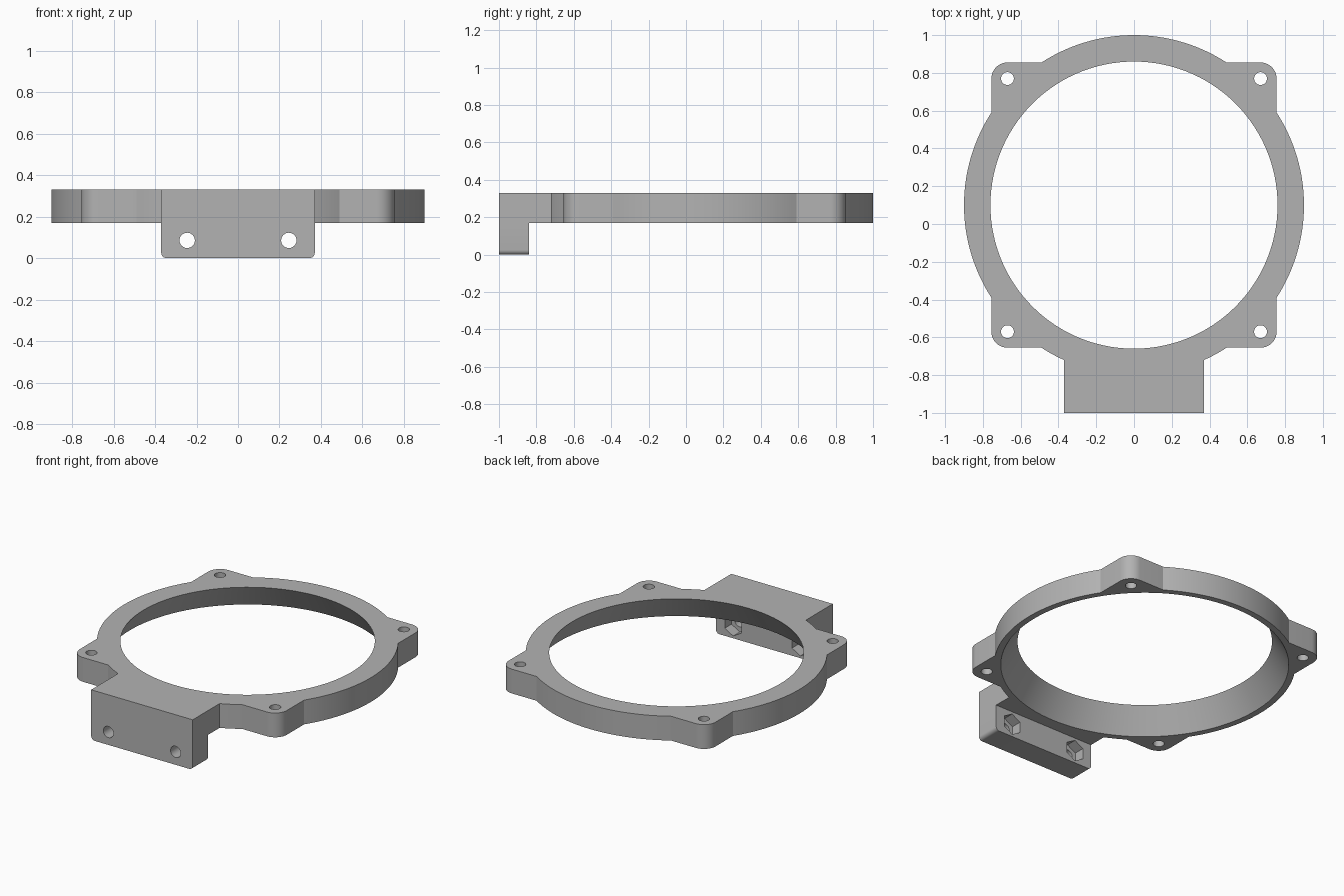
import bpy
from math import pi, sin, cos, asin, sqrt
from mathutils import Matrix, Vector

if "Cube" in bpy.data.objects:
    bpy.data.objects.remove(bpy.data.objects["Cube"])

RING_Y, OUTER_R, TOP_R, BOTTOM_R = 0.1, 0.9, 0.76, 0.86
LOW, HIGH = 0.17, 0.33
TAB, CORNER, HOLE = 0.755, 0.085, 0.67
FRONT, HALF_W, LEG_BACK = -1.0, 0.37, -0.84
BOLT_X, BOLT_Z = 0.245, 0.085

grey = bpy.data.materials.new("plain grey")
grey.use_nodes = True
grey.diffuse_color = (0.45, 0.45, 0.45, 1)
grey.node_tree.nodes["Principled BSDF"].inputs["Base Color"].default_value = grey.diffuse_color


def arc(cx, cy, r, start, end, steps):
    angles = [start + (end - start) * i / steps for i in range(steps + 1)]
    return [(cx + r * cos(a), cy + r * sin(a)) for a in angles]


def prism(name, lower, upper):
    """Solid between two matching loops of 3D points."""
    n = len(lower)
    faces = [tuple(reversed(range(n))), tuple(range(n, 2 * n))]
    faces += [(i, (i + 1) % n, n + (i + 1) % n, n + i) for i in range(n)]
    mesh = bpy.data.meshes.new(name)
    mesh.from_pydata([*lower, *upper], [], faces)
    mesh.materials.append(grey)
    obj = bpy.data.objects.new(name, mesh)
    bpy.context.collection.objects.link(obj)
    return obj


def upright(name, loop, z0, z1):
    return prism(name, [(x, y, z0) for x, y in loop], [(x, y, z1) for x, y in loop])


def along_y(name, loop, y0, y1):
    return prism(name, [(x, y1, z) for x, z in loop], [(x, y0, z) for x, z in loop])


def combine(target, other, operation):
    mod = target.modifiers.new("combine", "BOOLEAN")
    mod.operation, mod.solver, mod.object = operation, "EXACT", other
    bpy.context.view_layer.objects.active = target
    bpy.ops.object.modifier_apply(modifier=mod.name)
    bpy.data.objects.remove(other)


# Plate outline: round ring, four rounded corner tabs and the front shelf
meet = asin(sqrt(OUTER_R ** 2 - TAB ** 2) / OUTER_R)
shelf = pi / 2 - asin(HALF_W / OUTER_R)
c = TAB - CORNER


def side(last, steps):
    return (arc(0, 0, OUTER_R, 0, meet, 16) + arc(c, c, CORNER, 0, pi / 2, 10)
            + arc(0, 0, OUTER_R, pi / 2 - meet, last, steps))


back_right = side(pi / 2, 16)
front_right = [(x, -y) for x, y in side(shelf, 5)] + [(HALF_W, FRONT - RING_Y)]
half = front_right[::-1] + back_right[1:]
outline = half + [(-x, y) for x, y in half[-2::-1]]
mount = upright("mounting_ring", [(x, y + RING_Y) for x, y in outline], LOW, HIGH)

# Hanging front bracket with rounded lower corners
r = 0.025
leg = arc(r - HALF_W, r, r, pi, 1.5 * pi, 6) + arc(HALF_W - r, r, r, 1.5 * pi, 2 * pi, 6)
leg += [(HALF_W, HIGH), (-HALF_W, HIGH)]
combine(mount, along_y("bracket_leg", leg, FRONT, LEG_BACK), "UNION")

# Tapered central opening, extended slightly past both faces
extra = 0.01
slope = (BOTTOM_R - TOP_R) / (HIGH - LOW) * extra
wide = arc(0, RING_Y, BOTTOM_R + slope, 0, 2 * pi, 120)[:-1]
narrow = arc(0, RING_Y, TOP_R - slope, 0, 2 * pi, 120)[:-1]
cone = prism("opening_cutter", [(x, y, LOW - extra) for x, y in wide],
             [(x, y, HIGH + extra) for x, y in narrow])
combine(mount, cone, "DIFFERENCE")

for sx in (-1, 1):
    # Screw holes through the corner tabs
    for sy in (-1, 1):
        ring = arc(sx * HOLE, RING_Y + sy * HOLE, 0.034, 0, 2 * pi, 32)[:-1]
        combine(mount, upright("screw_cutter", ring, 0.1, 0.4), "DIFFERENCE")
    # Bolt holes and hexagonal nut pockets in the bracket
    bolt = arc(sx * BOLT_X, BOLT_Z, 0.037, 0, 2 * pi, 32)[:-1]
    combine(mount, along_y("bolt_cutter", bolt, FRONT - 0.1, LEG_BACK + 0.1), "DIFFERENCE")
    nut = arc(sx * BOLT_X, BOLT_Z, 0.07, pi / 6, pi / 6 + 2 * pi, 6)[:-1]
    combine(mount, along_y("nut_cutter", nut, LEG_BACK - 0.07, LEG_BACK + 0.1), "DIFFERENCE")

bpy.ops.object.select_all(action="DESELECT")
mount.select_set(True)
bpy.context.view_layer.objects.active = mount
bpy.ops.object.shade_smooth_by_angle(angle=pi / 6)
